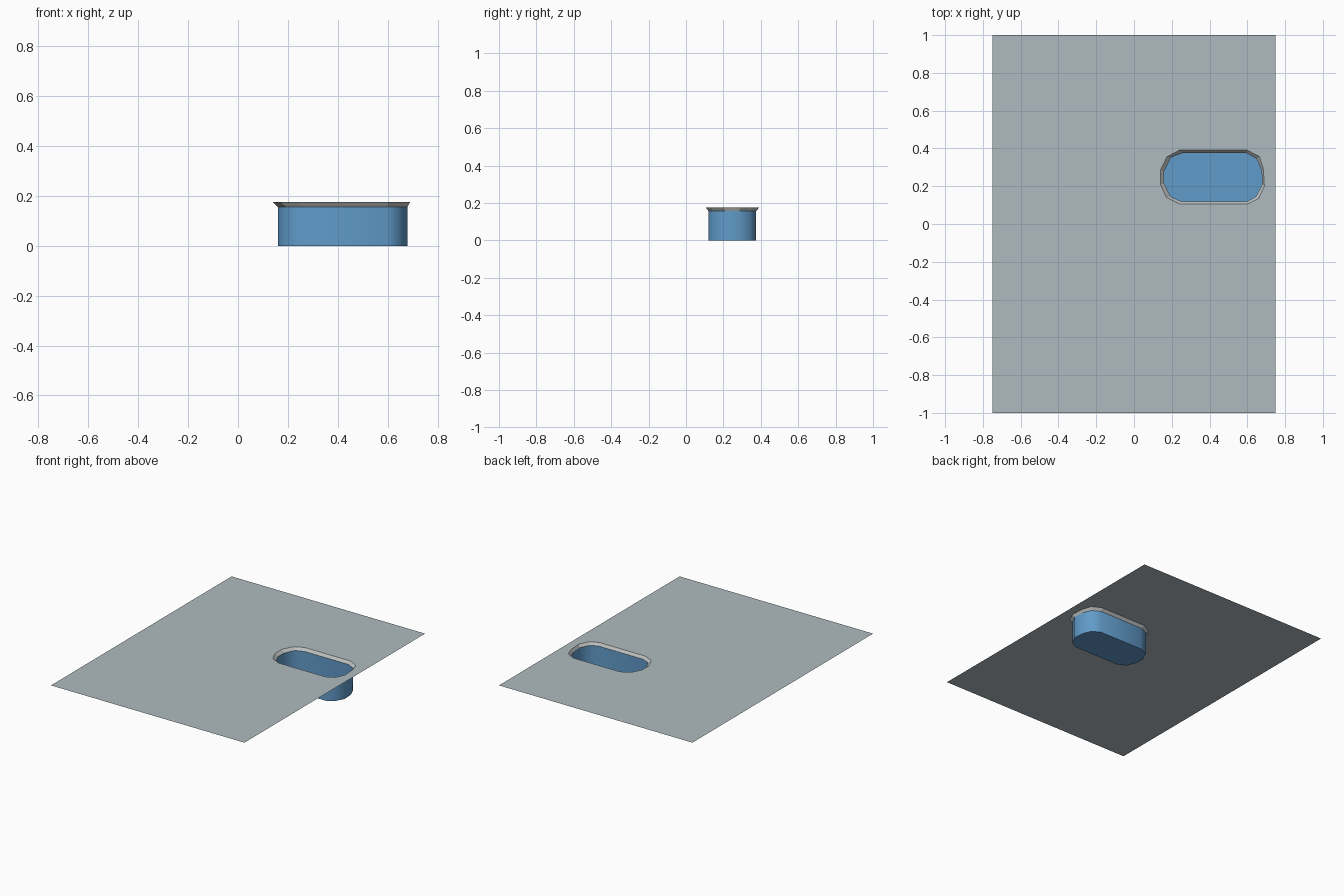
import bpy, bmesh

if "Cube" in bpy.data.objects:
    bpy.data.objects.remove(bpy.data.objects["Cube"])

TOP, LIP = 0.175, 0.156


def material(name, rgb):
    m = bpy.data.materials.new(name)
    m.diffuse_color = (*rgb, 1)
    m.use_nodes = True
    m.node_tree.nodes["Principled BSDF"].inputs["Base Color"].default_value = m.diffuse_color
    return m


grey = material("counter grey", (0.43, 0.50, 0.53))
pale = material("rim pale grey", (0.52, 0.53, 0.53))
blue = material("basin blue", (0.12, 0.33, 0.59))

# Basin outlines, counter-clockwise from the front left
OUTER = [(0.24, 0.106), (0.60, 0.106), (0.66, 0.135), (0.69, 0.20), (0.685, 0.29),
         (0.664, 0.357), (0.60, 0.391), (0.24, 0.391), (0.174, 0.355),
         (0.14, 0.285), (0.14, 0.21), (0.172, 0.14)]
INNER = [(0.25, 0.12), (0.60, 0.12), (0.645, 0.145), (0.68, 0.21), (0.675, 0.285),
         (0.65, 0.345), (0.595, 0.375), (0.255, 0.375), (0.195, 0.352),
         (0.16, 0.28), (0.16, 0.215), (0.193, 0.145)]


def finish(bm, name, mats):
    mesh = bpy.data.meshes.new(name)
    bm.to_mesh(mesh)
    bm.free()
    for m in mats:
        mesh.materials.append(m)
    ob = bpy.data.objects.new(name, mesh)
    bpy.context.collection.objects.link(ob)
    return ob


def ring(bm, pts, z):
    return [bm.verts.new((x, y, z)) for x, y in pts]


def bridge(bm, upper, lower):
    n = len(upper)
    return [bm.faces.new((upper[i], upper[(i + 1) % n], lower[(i + 1) % n], lower[i]))
            for i in range(n)]


# Thin counter sheet with the basin opening cut out
bm = bmesh.new()
edges = []
for pts in ([(-0.75, -1), (0.75, -1), (0.75, 1), (-0.75, 1)], OUTER):
    loop = ring(bm, pts, TOP)
    edges += [bm.edges.new((v, loop[(i + 1) % len(loop)])) for i, v in enumerate(loop)]
bmesh.ops.triangle_fill(bm, use_beauty=True, edges=edges, normal=(0, 0, 1))
for f in bm.faces:
    f.normal_update()
    if f.normal.z < 0:
        f.normal_flip()
finish(bm, "counter", [grey])

# Sloped rim leading down into the basin
bm = bmesh.new()
for f in bridge(bm, ring(bm, OUTER, TOP), ring(bm, INNER, LIP)):
    f.normal_flip()
    f.normal_update()
    if f.normal.z < 0:
        f.normal_flip()
finish(bm, "basin_rim", [pale])

# Basin walls and floor, facing inward
bm = bmesh.new()
top, low = ring(bm, INNER, LIP), ring(bm, INNER, 0)
for f in bridge(bm, top, low):
    f.smooth = True
    f.normal_update()
    c = f.calc_center_median()
    if f.normal.x * (0.42 - c.x) + f.normal.y * (0.248 - c.y) < 0:
        f.normal_flip()
bm.faces.new(low)
for e in bm.edges:
    if all(v.co.z < 0.01 for v in e.verts):
        e.smooth = False
finish(bm, "basin", [blue])
